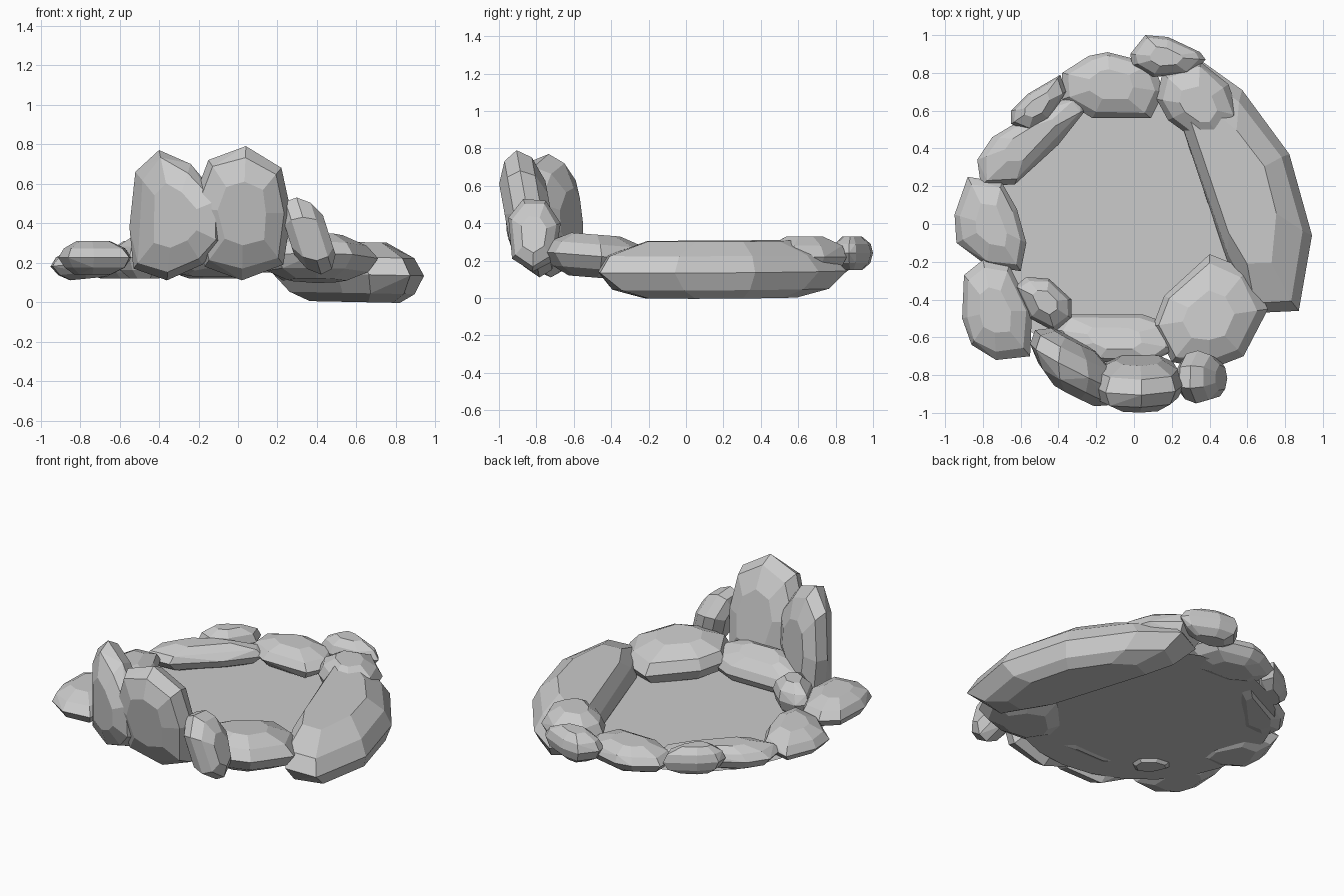
import bpy, bmesh, math, random
from mathutils import Vector

random.seed(4)
# Each rock is a stack of rings: (fraction of half thickness, fraction of outline)
RINGS = [(-1.0, 0.5), (-0.6, 0.84), (0.0, 1.0), (0.55, 0.86), (1.0, 0.45)]


def rock(name, outline, low, high, slope=(0, 0), axis=2, rings=RINGS, shift=(0, 0)):
    """Faceted boulder: outline in the plane across `axis`, thickness low..high
    along it, middle surface tilted by `slope`, upper rings moved by `shift`."""
    n = len(outline)
    cu = sum(p[0] for p in outline) / n
    cv = sum(p[1] for p in outline) / n
    mid, half = (low + high) / 2, (high - low) / 2
    bm = bmesh.new()
    for t, s in rings:
        for u, v in outline:
            k = s if s == 1 else s * random.uniform(0.94, 1.04)
            du, dv = (u - cu) * k, (v - cv) * k
            w = mid + half * t + slope[0] * du + slope[1] * dv
            co = [cu + du + shift[0] * t, cv + dv + shift[1] * t]
            co.insert(axis, w)
            bm.verts.new(Vector(co))
    res = bmesh.ops.convex_hull(bm, input=bm.verts[:])
    junk = {g for g in res["geom_interior"] + res["geom_unused"]
            if isinstance(g, bmesh.types.BMVert)}
    bmesh.ops.delete(bm, geom=list(junk), context='VERTS')
    bmesh.ops.dissolve_limit(bm, angle_limit=math.radians(8),
                             verts=bm.verts[:], edges=bm.edges[:])
    bmesh.ops.recalc_face_normals(bm, faces=bm.faces[:])
    me = bpy.data.meshes.new(name)
    bm.to_mesh(me)
    bm.free()
    ob = bpy.data.objects.new(name, me)
    bpy.context.collection.objects.link(ob)
    return ob


# Water surface
bpy.ops.mesh.primitive_circle_add(vertices=24, radius=0.75, fill_type='NGON',
                                  location=(-0.08, 0.01, 0.137))
bpy.context.object.name = "water"

# Big slab along the right side
rock("right_slab",
     [(0.17, 0.76), (0.36, 0.86), (0.57, 0.71), (0.82, 0.37), (0.94, -0.06),
      (0.87, -0.46), (0.66, -0.47), (0.5, -0.22), (0.3, 0.4)],
     0.0, 0.305, slope=(-0.02, 0), shift=(-0.03, 0),
     rings=[(-1, 0.62), (-0.7, 0.86), (-0.08, 1), (0.5, 0.9), (1, 0.6)])

# Low rocks on the back and left rim
rock("back_right_rock",
     [(0.12, 0.66), (0.15, 0.8), (0.35, 0.86), (0.5, 0.74), (0.56, 0.57),
      (0.48, 0.42), (0.36, 0.42), (0.18, 0.55)], 0.11, 0.33)
rock("back_small_rock",
     [(-0.02, 0.9), (0.06, 1.0), (0.18, 0.99), (0.35, 0.91), (0.38, 0.87),
      (0.3, 0.79), (0.1, 0.78), (-0.01, 0.84)], 0.15, 0.33)
rock("back_rock",
     [(-0.38, 0.8), (-0.24, 0.89), (-0.14, 0.91), (0.1, 0.85), (0.16, 0.7),
      (0.09, 0.56), (-0.22, 0.56), (-0.38, 0.66)], 0.12, 0.28)
rock("back_left_small_rock",
     [(-0.65, 0.6), (-0.56, 0.69), (-0.39, 0.79), (-0.36, 0.7),
      (-0.45, 0.55), (-0.56, 0.49), (-0.65, 0.53)], 0.14, 0.31)
rock("back_left_rock",
     [(-0.83, 0.34), (-0.75, 0.46), (-0.5, 0.61), (-0.27, 0.7), (-0.25, 0.61),
      (-0.4, 0.42), (-0.63, 0.21), (-0.81, 0.2)], 0.12, 0.27)
rock("left_rock",
     [(-0.95, 0.05), (-0.88, 0.25), (-0.7, 0.22), (-0.62, 0.08), (-0.57, -0.1),
      (-0.6, -0.25), (-0.78, -0.22), (-0.94, -0.1)], 0.12, 0.28, slope=(0.1, 0))
rock("front_left_rock",
     [(-0.91, -0.5), (-0.9, -0.27), (-0.8, -0.19), (-0.66, -0.22), (-0.54, -0.46),
      (-0.55, -0.7), (-0.73, -0.72), (-0.86, -0.64)], 0.14, 0.31)
rock("front_left_small_rock",
     [(-0.63, -0.33), (-0.57, -0.28), (-0.45, -0.29), (-0.33, -0.4),
      (-0.33, -0.5), (-0.42, -0.57), (-0.55, -0.5)], 0.12, 0.33)

# Rocks on the front rim
rock("front_inner_rock",
     [(-0.42, -0.56), (-0.37, -0.48), (0.05, -0.48), (0.19, -0.53), (0.22, -0.66),
      (0.1, -0.73), (-0.2, -0.73), (-0.35, -0.66)], 0.15, 0.31, slope=(0, -0.35))
rock("front_right_rock",
     [(0.1, -0.54), (0.16, -0.38), (0.4, -0.16), (0.6, -0.24), (0.71, -0.45),
      (0.58, -0.7), (0.4, -0.77), (0.2, -0.73)], 0.11, 0.34, slope=(0, -0.08))

# Standing stones, outlined from the front or the side
TALL = [(-1, 0.5), (-0.6, 0.86), (0, 1), (0.6, 0.86), (1, 0.5)]
rock("tall_stone_left",
     [(-0.55, 0.38), (-0.52, 0.66), (-0.4, 0.77), (-0.24, 0.7), (-0.09, 0.52),
      (-0.08, 0.3), (-0.18, 0.19), (-0.36, 0.11), (-0.53, 0.17)],
     -0.9, -0.61, slope=(-0.53, -0.05), axis=1, rings=TALL)
rock("tall_stone_centre",
     [(-0.24, 0.48), (-0.15, 0.72), (0.04, 0.79), (0.22, 0.68), (0.27, 0.45),
      (0.23, 0.19), (0.02, 0.11), (-0.17, 0.18)],
     -0.97, -0.72, slope=(0, -0.18), axis=1, rings=TALL)
rock("short_standing_stone",
     [(-0.95, 0.43), (-0.87, 0.53), (-0.75, 0.52), (-0.67, 0.4), (-0.7, 0.2),
      (-0.82, 0.14), (-0.93, 0.21)],
     0.25, 0.46, slope=(0, -0.32), axis=0, rings=TALL)
